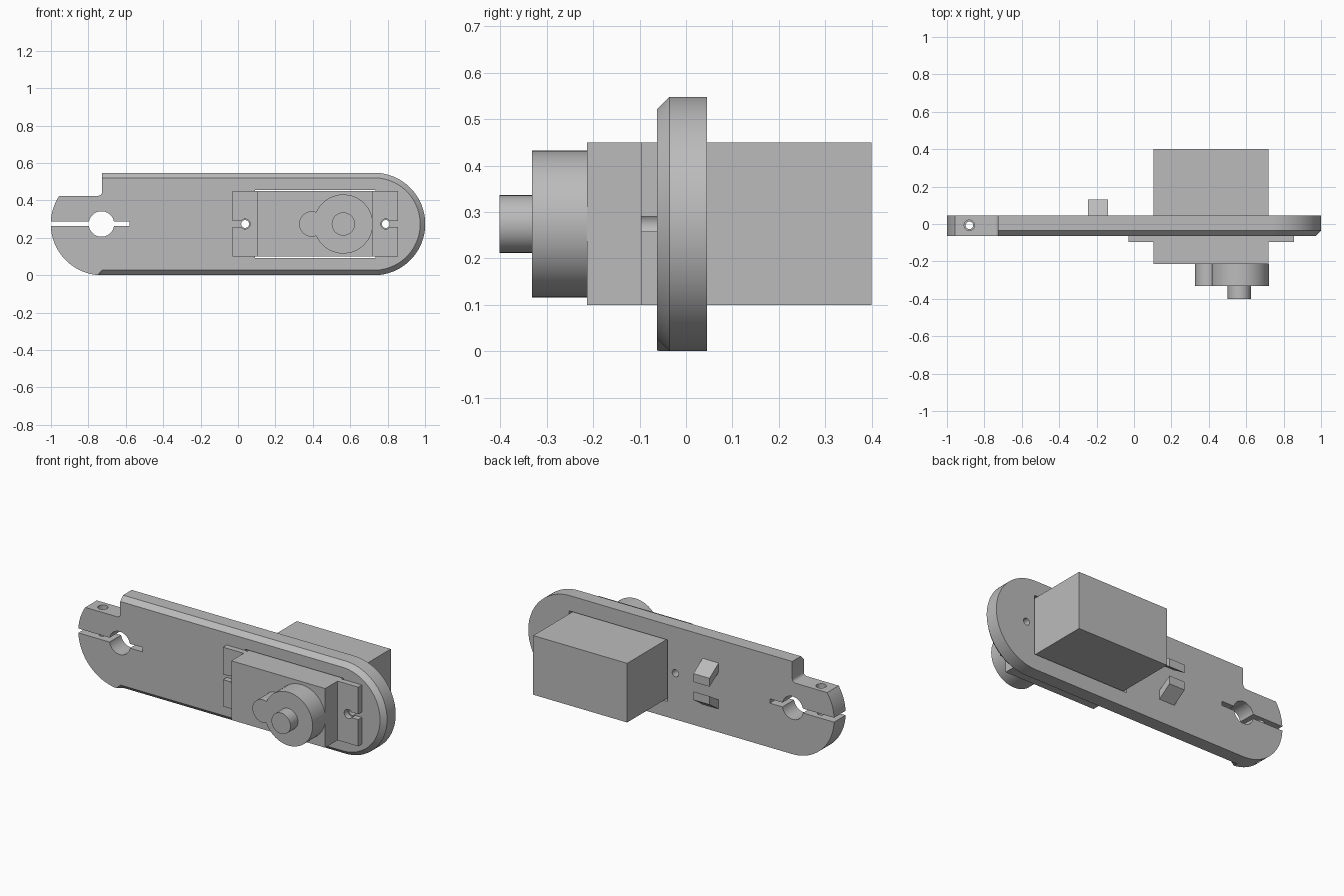
import bpy, bmesh
from math import cos, sin, radians

if "Cube" in bpy.data.objects:
    bpy.data.objects.remove(bpy.data.objects["Cube"])

grey = bpy.data.materials.new("plain grey")
grey.use_nodes = True
COLOUR = (0.5, 0.5, 0.5, 1)
grey.diffuse_color = COLOUR
grey.node_tree.nodes["Principled BSDF"].inputs["Base Color"].default_value = COLOUR

MID = 0.274                     # height of the long axis, also the end radius
FRONT, BACK = -0.063, 0.045     # plate faces
END = 0.727                     # centres of the rounded ends


def arc(cx, cz, r, start, stop, n=32):
    steps = [radians(start + (stop - start) * i / n) for i in range(n + 1)]
    return [(cx + r * cos(a), cz + r * sin(a)) for a in steps]


def circle(cx, cz, r, n=40):
    return arc(cx, cz, r, 0, 360, n)[:-1]


def rect(a0, a1, b0, b1):
    return [(a0, b0), (a1, b0), (a1, b1), (a0, b1)]


def loft(name, sections, axis="y"):
    """Solid through equal-length outlines placed at positions along an axis."""
    place = {"x": lambda p, t: (t, p[0], p[1]),
             "y": lambda p, t: (p[0], t, p[1]),
             "z": lambda p, t: (p[0], p[1], t)}[axis]
    bm = bmesh.new()
    rings = [[bm.verts.new(place(p, t)) for p in pts] for t, pts in sections]
    for low, high in zip(rings, rings[1:]):
        for i in range(len(low)):
            j = (i + 1) % len(low)
            bm.faces.new((low[i], low[j], high[j], high[i]))
    bm.faces.new(rings[0])
    bm.faces.new(rings[-1])
    bmesh.ops.recalc_face_normals(bm, faces=bm.faces)
    mesh = bpy.data.meshes.new(name)
    bm.to_mesh(mesh)
    bm.free()
    mesh.materials.append(grey)
    obj = bpy.data.objects.new(name, mesh)
    bpy.context.collection.objects.link(obj)
    return obj


def prism(name, pts, t0, t1, axis="y"):
    return loft(name, [(t0, pts), (t1, pts)], axis)


def select(obj):
    bpy.ops.object.select_all(action="DESELECT")
    obj.select_set(True)
    bpy.context.view_layer.objects.active = obj


def cut(obj, pts, t0=-0.5, t1=0.5, axis="y"):
    cutter = prism("cutter", pts, t0, t1, axis)
    cutter.hide_render = True
    mod = obj.modifiers.new("cut", "BOOLEAN")
    mod.operation, mod.solver, mod.object = "DIFFERENCE", "EXACT", cutter
    select(obj)
    bpy.ops.object.modifier_apply(modifier=mod.name)
    bpy.data.objects.remove(cutter)


def smooth(obj):
    select(obj)
    bpy.ops.object.shade_smooth_by_angle(angle=radians(30))


# Arm plate: round ends, stepped clamp corner, chamfer along the front edge
def plate_outline(inset):
    pts = arc(END, MID, MID - inset, -90, 90, 48)
    pts.append((-END, 2 * MID - inset))
    pts += arc(-END - 0.02, 0.445, 0.02, 0, -90, 6)
    pts += arc(-END, MID, MID, 146.6, 265, 40)
    pts.append((-END, inset))
    return pts


CHAMFER = 0.027
plate = loft("arm_plate", [(FRONT, plate_outline(CHAMFER)),
                           (FRONT + CHAMFER, plate_outline(0)),
                           (BACK, plate_outline(0))])

# Motor opening, clamp bore with its slit, clamp screw hole, mounting holes
cut(plate, rect(0.09, 0.735, 0.093, 0.457))
cut(plate, circle(-0.73, MID, 0.068))
cut(plate, rect(-1.1, -0.58, 0.262, 0.288))
cut(plate, circle(-0.88, -0.007, 0.028), MID, 0.6, "z")
cut(plate, circle(-0.88, -0.007, 0.02), -0.1, MID, "z")
for x in (0.038, 0.79):
    cut(plate, circle(x, MID, 0.021, 24))
smooth(plate)

# Motor body
prism("motor_body", rect(0.105, 0.72, 0.1, 0.45), -0.213, 0.4)

# Mounting ears with keyhole slots open to the outside
for name, x0, x1, hole, slot in (("right_ear", -0.03, 0.105, 0.038, (-0.1, 0.038)),
                                 ("left_ear", 0.72, 0.855, 0.79, (0.79, 0.95))):
    ear = prism(name, rect(x0, x1, 0.1, 0.45), -0.097, FRONT)
    cut(ear, circle(hole, MID, 0.027, 24))
    cut(ear, rect(*slot, 0.258, 0.29))
    smooth(ear)

# Gear housing with a small side lobe, and the output shaft
housing = arc(0.563, MID, 0.158, -156.1, 156.1, 48) + arc(0.395, MID, 0.068, 70, 290, 24)
smooth(prism("gear_housing", housing, -0.332, -0.213))
smooth(prism("output_shaft", circle(0.563, MID, 0.062), -0.402, -0.332))

# Pair of slanted cable clips on the back, mirrored about the long axis
for name, side in (("upper_cable_clip", 1), ("lower_cable_clip", -1)):
    profile = [(BACK, 0.136), (BACK, 0.082), (0.13, 0.028), (0.13, 0.078)]
    prism(name, [(y, MID + side * h) for y, h in profile], -0.245, -0.14, "x")
